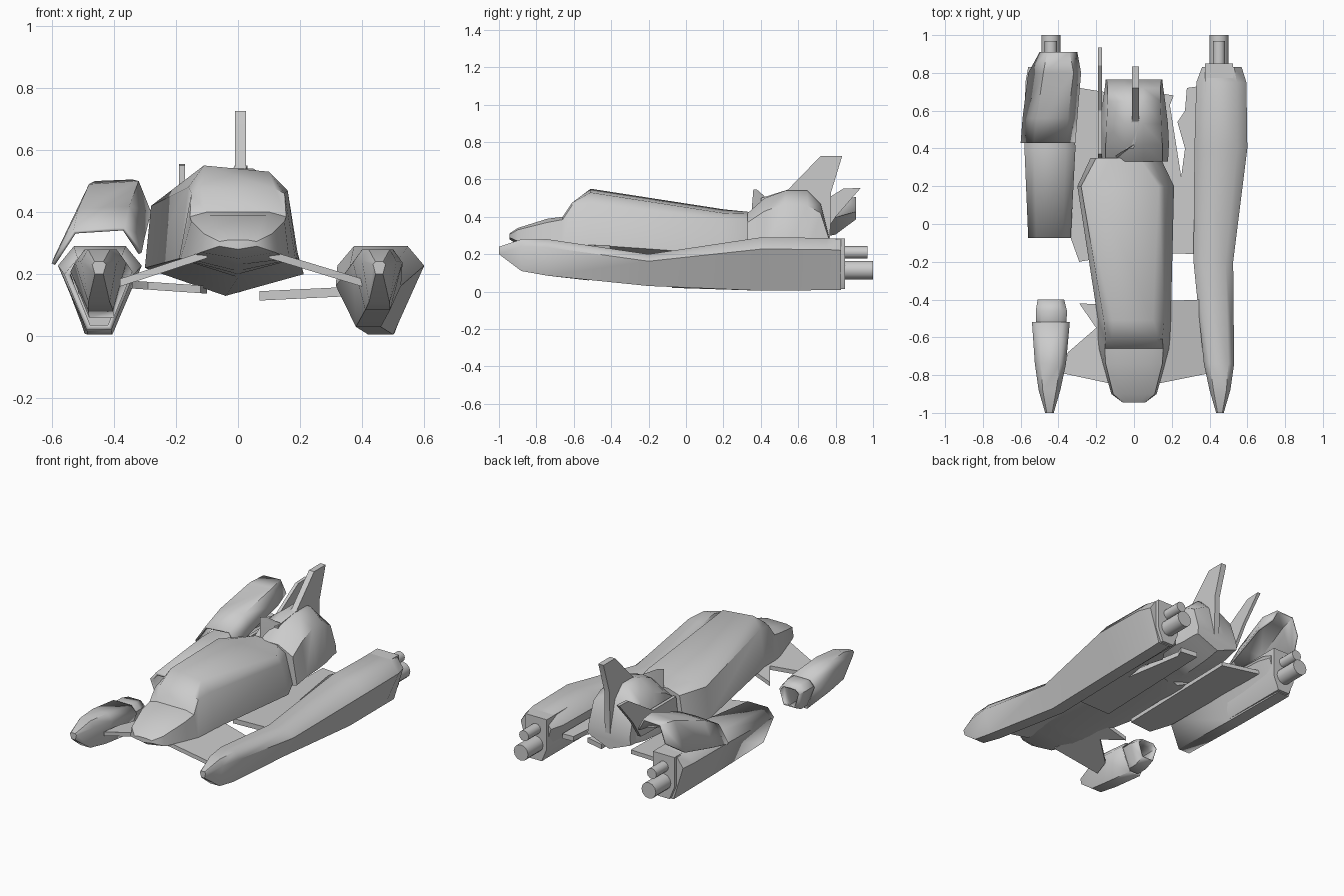
import bpy, bmesh, math
from mathutils import Vector

if "Cube" in bpy.data.objects:
    bpy.data.objects.remove(bpy.data.objects["Cube"])


def finish(name, bm, angle=35, thickness=0):
    bmesh.ops.recalc_face_normals(bm, faces=bm.faces)
    me = bpy.data.meshes.new(name)
    bm.to_mesh(me)
    bm.free()
    ob = bpy.data.objects.new(name, me)
    bpy.context.collection.objects.link(ob)
    bpy.ops.object.select_all(action='DESELECT')
    ob.select_set(True)
    bpy.context.view_layer.objects.active = ob
    bpy.ops.object.shade_smooth_by_angle(angle=math.radians(angle))
    if thickness:
        m = ob.modifiers.new("shell", 'SOLIDIFY')
        m.thickness = thickness
    return ob


def loft(name, sections, closed=True, cap_start=True, cap_end=True, thickness=0, angle=35):
    """Skin a list of (y, [(x, z), ...]) cross-sections."""
    bm = bmesh.new()
    rings = [[bm.verts.new((x, y, z)) for x, z in pts] for y, pts in sections]
    n = len(rings[0])
    for a, b in zip(rings, rings[1:]):
        for i in range(n if closed else n - 1):
            j = (i + 1) % n
            bm.faces.new((a[i], a[j], b[j], b[i]))
    if closed and cap_start:
        bm.faces.new(rings[0])
    if closed and cap_end:
        bm.faces.new(rings[-1])
    return finish(name, bm, angle, thickness)


def prism(name, pts, offset):
    """Flat outline pushed along an offset: wings and fins."""
    bm = bmesh.new()
    a = [bm.verts.new(p) for p in pts]
    b = [bm.verts.new(Vector(p) + Vector(offset)) for p in pts]
    bm.faces.new(a)
    bm.faces.new(b)
    for i in range(len(a)):
        j = (i + 1) % len(a)
        bm.faces.new((a[i], a[j], b[j], b[i]))
    return finish(name, bm, 20)


def wing(name, outline, x0, z0, x1, z1, t):
    """Plate whose height runs linearly from (x0, z0) to (x1, z1)."""
    pts = [(x, y, z0 + (x - x0) / (x1 - x0) * (z1 - z0)) for x, y in outline]
    return prism(name, pts, (0, 0, -t))


def pontoon_ring(y, xi, xo, zt, zb, side):
    w, h = xo - xi, zt - zb
    mid = (xi + xo) / 2
    f = min(0.04, w * 0.3)
    pts = [(mid - f, zb), (mid + f, zb), (xo, zt - h * 0.22), (xo - w * 0.19, zt),
           (xi + w * 0.19, zt), (xi, zt - h * 0.22)]
    return y, [(side * x, z) for x, z in pts]


def pontoon(name, side, rows, **kw):
    return loft(name, [pontoon_ring(*r, side) for r in rows], angle=52, **kw)


def cylinder(name, x, z, r, y0, y1):
    ring = [(x + r * math.cos(a * math.tau / 12), z + r * math.sin(a * math.tau / 12))
            for a in range(12)]
    return loft(name, [(y0, ring), (y1, ring)])


def sym(zk, *half):
    """Symmetric hull ring from its keel height and right-hand points."""
    return [(0, zk), *half, *[(-x, z) for x, z in reversed(half)]]


# Side pontoons: right one whole, left one snapped into hollow fragments
nose = [(-1, .435, .475, .24, .2), (-.88, .40, .51, .28, .11), (-.74, .37, .53, .28, .085)]
tail = [(.4, .32, .6, .29, .005), (.75, .33, .595, .287, .008), (.83, .36, .57, .28, .01)]
left_tail = [(.4, .31, .58, .29, .005), (.75, .33, .575, .287, .008), (.83, .35, .56, .28, .01)]
pontoon("right_pontoon", 1, nose + [(-.2, .315, .525, .2, .03)] + tail)
pontoon("left_pontoon_nose", -1, [(y, a - .01, b - .005, t, z) for y, a, b, t, z in nose]
        + [(-.52, .34, .54, .25, .06)], cap_end=False, thickness=.01)
pontoon("left_nose_liner", -1, [(-.6, .36, .52, .245, .08), (-.46, .355, .52, .245, .08),
                                (-.4, .37, .51, .23, .11)], cap_start=False, cap_end=False, thickness=.01)
pontoon("left_pontoon_rear", -1, [(-.075, .335, .56, .25, .02)] + left_tail, cap_start=False, thickness=.02)

# Engine housings and nozzles
for side, label in ((1, "right"), (-1, "left")):
    cx = (.45 if side > 0 else .44) * side
    block = [(cx + x, z) for x, z in
             [(-.04, .015), (.04, .015), (.075, .1), (.075, .285), (-.075, .285), (-.075, .1)]]
    loft(label + "_engine_block", [(.4, block), (.85, block)])
    cylinder(label + "_lower_nozzle", cx, .115, .05, .8, 1)
    cylinder(label + "_upper_nozzle", cx, .21, .033, .8, .97)

# Torn-off engine cover lifted above the left pontoon
loft("lifted_cover", [
    (.43, [(-.6, .235), (-.53, .34), (-.365, .35), (-.31, .27)]),
    (.56, [(-.59, .26), (-.515, .41), (-.35, .42), (-.3, .32)]),
    (.8, [(-.56, .31), (-.48, .49), (-.32, .5), (-.28, .4)]),
    (.91, [(-.5, .39), (-.46, .5), (-.34, .505), (-.3, .43)])],
    closed=False, thickness=.012, angle=60)

# Front hull, skewed to the left at its broken rear end
loft("front_hull", [
    (-.945, sym(.28, (.06, .29), (.06, .305), (.03, .31))),
    (-.9, sym(.25, (.12, .27), (.11, .33), (.07, .34))),
    (-.74, sym(.23, (.165, .25), (.15, .37), (.09, .39))),
    (-.66, sym(.21, (.185, .25), (.155, .385), (.1, .4))),
    (-.61, sym(.2, (.19, .25), (.15, .46), (.12, .475))),
    (-.51, [(0, .19), (.195, .25), (.16, .47), (.1, .53), (-.11, .55), (-.16, .48), (-.19, .25)]),
    (.2, [(-.04, .13), (.212, .2), (.16, .38), (.13, .42), (-.2, .44), (-.28, .42), (-.3, .22)]),
    (.35, [(-.04, .13), (.14, .2), (.09, .38), (.03, .415), (-.12, .425), (-.2, .4), (-.23, .22)])],
    angle=45)

# Rear hull with sloping back
loft("rear_hull", [
    (.33, sym(.14, (.18, .2), (.15, .37), (.05, .42))),
    (.42, sym(.14, (.185, .22), (.15, .43), (.05, .5))),
    (.53, sym(.14, (.18, .22), (.145, .47), (.05, .54))),
    (.65, sym(.15, (.165, .22), (.14, .46), (.05, .54))),
    (.72, sym(.16, (.155, .23), (.14, .42), (.05, .47))),
    (.765, sym(.17, (.15, .23), (.145, .28), (.05, .29)))], angle=45)

# Tail fin, broken second fin and torn spikes
prism("tail_fin", [(-.01, y, z) for y, z in
      [(.5, .5), (.55, .55), (.72, .725), (.835, .725), (.775, .53), (.77, .27), (.66, .35)]], (.036, 0, 0))
prism("broken_fin", [(-.19, y, z) for y, z in
      [(.35, .27), (.37, .4), (.6, .4), (.84, .55), (.935, .555), (.8, .4), (.72, .28)]], (.02, 0, 0))
prism("torn_spike", [(-.09, .35, .42), (-.1, .36, .545), (-.03, .4, .51), (-.02, .42, .45)], (.03, .02, 0))
prism("dorsal_ridge", [(-.05, .4, .48), (.0, .4, .5), (.03, .56, .55), (-.01, .56, .55)], (0, 0, -.03))

# Front wings: right whole, left torn
wing("right_front_wing", [(.1, -.85), (.4, -.79), (.36, -.4), (.1, -.41)], .12, .27, .4, .185, .025)
wing("left_front_wing", [(-.1, -.85), (-.38, -.79), (-.35, -.68), (-.2, -.55), (-.29, -.42), (-.1, -.43)],
     -.12, .27, -.38, .185, .025)

# Rear wings with ragged tears
wing("right_rear_wing", [(.07, -.15), (.34, -.16), (.35, .73), (.28, .72), (.27, .6), (.23, .54), (.27, .4),
     (.25, .25), (.19, .63), (.21, .68), (.1, .7)], .07, .145, .38, .16, .03)
wing("left_rear_wing", [(-.12, -.17), (-.29, -.2), (-.34, -.06), (-.35, .73), (-.1, .69)],
     -.14, .165, -.36, .18, .025)
